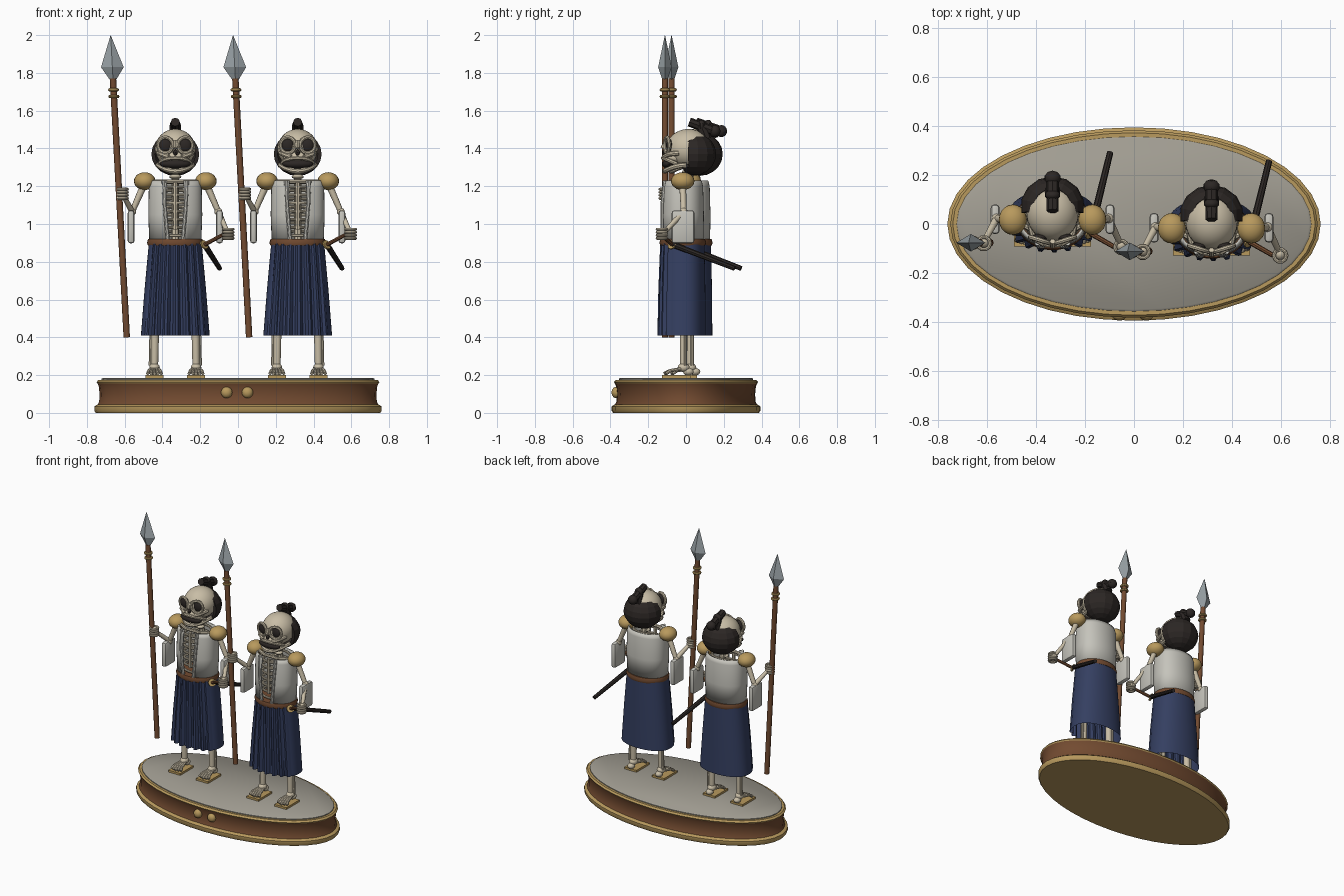
import bpy, bmesh, math
from math import sin, cos, pi
from mathutils import Vector, Matrix

if "Cube" in bpy.data.objects:
    bpy.data.objects.remove(bpy.data.objects["Cube"])


def material(name, color):
    m = bpy.data.materials.new(name)
    m.diffuse_color = (*color, 1)
    m.use_nodes = True
    m.node_tree.nodes["Principled BSDF"].inputs["Base Color"].default_value = m.diffuse_color
    return m


BONE = material("bone", (0.58, 0.51, 0.38))
CLOTH = material("pale_cloth", (0.56, 0.55, 0.50))
NAVY = material("navy_cloth", (0.035, 0.05, 0.12))
GOLD = material("gold", (0.48, 0.32, 0.11))
WOOD = material("wood", (0.17, 0.07, 0.03))
DARK = material("dark", (0.025, 0.02, 0.018))
STEEL = material("steel", (0.32, 0.36, 0.38))
STONE = material("stone", (0.36, 0.34, 0.29))
FLAT = set()
parts = []


def add(name, mesh, mat, flat=False):
    ob = bpy.data.objects.new(name, mesh)
    bpy.context.collection.objects.link(ob)
    mesh.materials.append(mat)
    parts.append(ob)
    if flat:
        FLAT.add(ob)
    return ob


def from_bm(name, bm, mat, flat=False):
    bmesh.ops.recalc_face_normals(bm, faces=bm.faces)
    me = bpy.data.meshes.new(name)
    bm.to_mesh(me)
    bm.free()
    return add(name, me, mat, flat)


def ball(name, c, r, mat, seg=16, rings=10):
    bm = bmesh.new()
    bmesh.ops.create_uvsphere(bm, u_segments=seg, v_segments=rings, radius=1,
                              matrix=Matrix.Translation(c) @ Matrix.Diagonal((*r, 1)))
    return from_bm(name, bm, mat)


def cone(name, a, b, ra, rb, mat, n=10, flat=False):
    a, b = Vector(a), Vector(b)
    q = (b - a).to_track_quat('Z', 'Y').to_matrix().to_4x4()
    bm = bmesh.new()
    bmesh.ops.create_cone(bm, cap_ends=True, segments=n, radius1=ra, radius2=rb,
                          depth=(b - a).length, matrix=Matrix.Translation((a + b) / 2) @ q)
    return from_bm(name, bm, mat, flat)


def tube(name, pts, r, mat, cyclic=False, smooth=True):
    cu = bpy.data.curves.new(name, 'CURVE')
    cu.dimensions, cu.bevel_depth, cu.bevel_resolution, cu.use_fill_caps = '3D', r, 2, True
    sp = cu.splines.new('POLY')
    sp.points.add(len(pts) - 1)
    for p, co in zip(sp.points, pts):
        p.co = (*co, 1)
    sp.use_cyclic_u = cyclic
    tmp = bpy.data.objects.new("tmp", cu)
    bpy.context.collection.objects.link(tmp)
    me = bpy.data.meshes.new_from_object(tmp)
    bpy.data.objects.remove(tmp)
    return add(name, me, mat)


def loft(name, rings, mat, closed=True, caps=(True, True), flat=False):
    bm = bmesh.new()
    vs = [[bm.verts.new(p) for p in ring] for ring in rings]
    n = len(vs[0])
    for lo, hi in zip(vs, vs[1:]):
        for i in range(n if closed else n - 1):
            j = (i + 1) % n
            bm.faces.new((lo[i], lo[j], hi[j], hi[i]))
    if caps[0]:
        bm.faces.new(vs[0])
    if caps[1]:
        bm.faces.new(vs[-1])
    return from_bm(name, bm, mat, flat)


def box(name, c, s, mat, bevel=0.0):
    bm = bmesh.new()
    bmesh.ops.create_cube(bm, size=1, matrix=Matrix.Translation(c) @ Matrix.Diagonal((*s, 1)))
    if bevel:
        bmesh.ops.bevel(bm, geom=bm.edges[:], offset=bevel, segments=2, affect='EDGES', profile=0.5)
    return from_bm(name, bm, mat)


def oval(rx, ry, z, n=40, y=0.0):
    return [(rx * cos(2 * pi * i / n), y + ry * sin(2 * pi * i / n), z) for i in range(n)]


# Legs, feet and sandals
for s, side in ((-1, "left"), (1, "right")):
    x = s * 0.11
    cone(side + "_shin", (x, 0.005, 0.24), (x * 0.92, 0.005, 0.88), 0.019, 0.027, BONE)
    tube(side + "_thin_shin", [(x + s * 0.022, 0.015, 0.25), (x + s * 0.014, 0.015, 0.6)], 0.009, BONE)
    ball(side + "_ankle", (x, 0.005, 0.24), (0.028, 0.032, 0.024), BONE)
    ball(side + "_heel", (x, 0.03, 0.218), (0.024, 0.028, 0.02), BONE)
    for i in range(-2, 3):
        tube(side + "_toe", [(x + i * 0.009, -0.01, 0.232), (x + i * 0.015, -0.065, 0.224),
                             (x + i * 0.018, -0.10 + abs(i) * 0.006, 0.208)], 0.009, BONE)
    box(side + "_sandal", (x, -0.035, 0.193), (0.095, 0.15, 0.014), GOLD)

# Pleated skirt
rings = []
for rx, ry, z, fold in ((0.182, 0.122, 0.41, 0.012), (0.163, 0.12, 0.65, 0.009), (0.14, 0.115, 0.9, 0.004)):
    ring = []
    for i in range(80):
        a = 2 * pi * i / 80
        f = (fold if i % 4 < 2 else -fold) if sin(a) < -0.5 else 0
        ring.append(((rx + f * 0.5) * cos(a), (ry + f) * math.copysign(abs(sin(a)) ** 0.8, sin(a)), z))
    rings.append(ring)
loft("pleated_skirt", rings, NAVY, caps=(False, True))
loft("belt", [oval(0.144, 0.118, 0.885), oval(0.15, 0.124, 0.90), oval(0.144, 0.118, 0.92)], WOOD)

# Open jacket with lapels
rings = []
for rx, ry, z in ((0.138, 0.11, 0.91), (0.143, 0.112, 1.05), (0.14, 0.108, 1.2), (0.132, 0.10, 1.23)):
    ring = []
    for i in range(37):
        a = math.radians(-70 + 320 * i / 36)
        ring.append((rx * cos(a), ry * math.copysign(abs(sin(a)) ** 0.8, sin(a)), z))
    rings.append(ring)
jacket = loft("open_jacket", rings, CLOTH, closed=False, caps=(False, False))
sol = jacket.modifiers.new("thickness", 'SOLIDIFY')
sol.thickness, sol.offset = 0.01, -1
for s in (-1, 1):
    tube("lapel", [(s * 0.062, -0.095, 1.23), (s * 0.056, -0.108, 1.1), (s * 0.04, -0.108, 0.92)], 0.011, CLOTH)

# Rib cage, spine and neck
tube("spine", [(0, 0.05, 0.9), (0, 0.06, 1.1), (0, 0.03, 1.3)], 0.02, BONE)
tube("breastbone", [(0, -0.085, 0.97), (0, -0.085, 1.22)], 0.012, BONE)
for k in range(7):
    z = 0.95 + k * 0.043
    w = 0.115 - 0.004 * abs(k - 3)
    tube("rib", [(w * cos(2 * pi * i / 20), 0.08 * sin(2 * pi * i / 20) - 0.005,
                  z + 0.012 * sin(2 * pi * i / 20)) for i in range(20)], 0.008, BONE, True)
tube("collarbone", [(-0.16, 0, 1.225), (-0.05, -0.06, 1.225), (0.05, -0.06, 1.225), (0.16, 0, 1.225)], 0.011, BONE)
for k in range(3):
    ball("neck_vertebra", (0, 0.025, 1.225 + 0.025 * k), (0.032, 0.03, 0.014), BONE, 12, 8)

# Arms, sleeves and hands
HANDS = {-1: (-0.28, -0.09, 1.16), 1: (0.28, -0.105, 0.948)}
for s, side in ((-1, "left"), (1, "right")):
    elbow, hand = (s * 0.228, 0.005, 1.065), HANDS[s]
    ball(side + "_shoulder_pad", (s * 0.162, 0, 1.227), (0.057, 0.062, 0.047), GOLD, 20, 12)
    cone(side + "_upper_arm", (s * 0.165, 0, 1.21), elbow, 0.019, 0.015, BONE)
    ball(side + "_elbow", elbow, (0.021, 0.021, 0.021), BONE, 12, 8)
    cone(side + "_forearm", elbow, hand, 0.016, 0.012, BONE)
    box(side + "_hanging_sleeve", (s * 0.234, 0.002, 0.985), (0.036, 0.12, 0.175), CLOTH, 0.014)
    ball(side + "_palm", hand, (0.026, 0.026, 0.03), BONE, 12, 8)
    for k in range(4):
        z = hand[2] - 0.024 + k * 0.016
        tube(side + "_finger", [(hand[0] + 0.026 * cos(2 * pi * i / 10),
                                 hand[1] - 0.006 + 0.026 * sin(2 * pi * i / 10), z)
                                for i in range(10)], 0.008, BONE, True)

# Spear
def on_spear(z):
    return Vector((-0.257 - 0.073 * (z - 0.4) / 1.37, -0.094, z))


cone("spear_shaft", on_spear(0.40), on_spear(1.77), 0.017, 0.017, WOOD)
for z in (1.675, 1.71):
    c = on_spear(z)
    tube("spear_ring", [(c.x + 0.02 * cos(2 * pi * i / 14), c.y + 0.02 * sin(2 * pi * i / 14), z)
                        for i in range(14)], 0.009, GOLD, True)
blade = []
for z, rx, ry in ((1.765, 0.018, 0.014), (1.83, 0.06, 0.036), (1.998, 0.001, 0.001)):
    c = on_spear(z)
    blade.append([(c.x + rx, c.y, z), (c.x, c.y + ry, z), (c.x - rx, c.y, z), (c.x, c.y - ry, z)])
loft("spear_blade", blade, STEEL, flat=True)

# Sword at the hip
cone("scabbard", (0.155, -0.05, 0.89), (0.235, 0.275, 0.765), 0.016, 0.013, DARK, 8)
cone("sword_guard", (0.15, -0.053, 0.888), (0.156, -0.058, 0.892), 0.026, 0.026, GOLD, 12)
cone("sword_handle", (0.15, -0.053, 0.888), (0.25, -0.11, 0.942), 0.011, 0.010, WOOD, 8)

# Skull
ball("cranium", (0, 0.03, 1.398), (0.107, 0.118, 0.105), BONE, 24, 16)
ball("upper_jaw", (0, -0.04, 1.352), (0.075, 0.062, 0.04), BONE)
ball("mouth_opening", (0, -0.075, 1.318), (0.082, 0.034, 0.025), DARK)
tube("lower_jaw", [(0.092 * cos(a), 0.02 - 0.115 * sin(a), 1.312 - 0.032 * sin(a) ** 2)
                   for a in (pi * i / 12 for i in range(13))], 0.014, BONE)
tube("upper_lip", [(0.082 * cos(a), -0.03 - 0.075 * sin(a), 1.318 + 0.032 * sin(a))
                   for a in (pi * i / 12 for i in range(13))], 0.011, BONE)
ball("nose_hole", (0, -0.097, 1.378), (0.012, 0.012, 0.016), DARK, 8, 6)
tube("nose_bridge", [(0, -0.088, 1.44), (0, -0.108, 1.40)], 0.011, BONE)
for s in (-1, 1):
    ball("eye_socket", (s * 0.052, -0.072, 1.417), (0.034, 0.016, 0.037), DARK)
    tube("eye_rim", [(s * 0.052 + 0.039 * cos(2 * pi * i / 18), -0.083 + 0.012 * s * cos(2 * pi * i / 18),
                      1.417 + 0.042 * sin(2 * pi * i / 18)) for i in range(18)], 0.010, BONE, True)
    tube("cheekbone", [(s * 0.09, -0.02, 1.375), (s * 0.078, -0.075, 1.37), (s * 0.035, -0.098, 1.355)], 0.013, BONE)

# Hair shell and topknot
bm = bmesh.new()
bmesh.ops.create_uvsphere(bm, u_segments=14, v_segments=10, radius=1,
                          matrix=Matrix.Translation((0, 0.055, 1.37)) @ Matrix.Diagonal((0.13, 0.122, 0.115, 1)))
bmesh.ops.delete(bm, geom=[f for f in bm.faces if f.calc_center_median().y < 0.015
                           or f.calc_center_median().z > 1.46], context='FACES')
hair = from_bm("hair", bm, DARK, True)
sol = hair.modifiers.new("thickness", 'SOLIDIFY')
sol.thickness, sol.offset = 0.02, -1
tube("topknot_stem", [(0, 0.125, 1.45), (0, 0.10, 1.515)], 0.03, DARK)
cone("topknot", (0, 0.035, 1.54), (0, 0.185, 1.485), 0.024, 0.027, DARK, 8, True)
ball("topknot_tie", (0, 0.10, 1.518), (0.032, 0.022, 0.034), DARK, 10, 8)
ball("topknot_end", (0, 0.17, 1.492), (0.034, 0.03, 0.032), DARK, 10, 8)

# Second figure shares the meshes of the first
for ob in list(parts):
    twin = ob.copy()
    twin.name = "second_" + ob.name
    bpy.context.collection.objects.link(twin)
    ob.location = (-0.332, 0.0175, 0)
    twin.location = (0.316, -0.0175, 0)

# Oval base with trim and knobs
def rim(off, z):
    return oval(0.735 + off, 0.368 + off, z)


loft("base_plinth", [rim(0.018, 0), rim(0.026, 0.012), rim(0.026, 0.034), rim(0.01, 0.045)], GOLD)
loft("base_body", [rim(0.01, 0.04), rim(0.0, 0.06), rim(-0.002, 0.10), rim(0.002, 0.14), rim(0.01, 0.158)], WOOD)
loft("base_rim", [rim(0.008, 0.154), rim(0.014, 0.163), rim(0.004, 0.174)], GOLD)
loft("base_top", [rim(-0.012, 0.17), rim(-0.012, 0.18), rim(-0.02, 0.186)], STONE)
for x in (-0.06, 0.05):
    ball("base_knob", (x, -0.37, 0.108), (0.03, 0.024, 0.03), GOLD)

# Smooth shading except on faceted parts
bpy.ops.object.select_all(action='DESELECT')
for ob in parts:
    if ob not in FLAT:
        ob.select_set(True)
        bpy.context.view_layer.objects.active = ob
bpy.ops.object.shade_smooth_by_angle(angle=math.radians(40))
